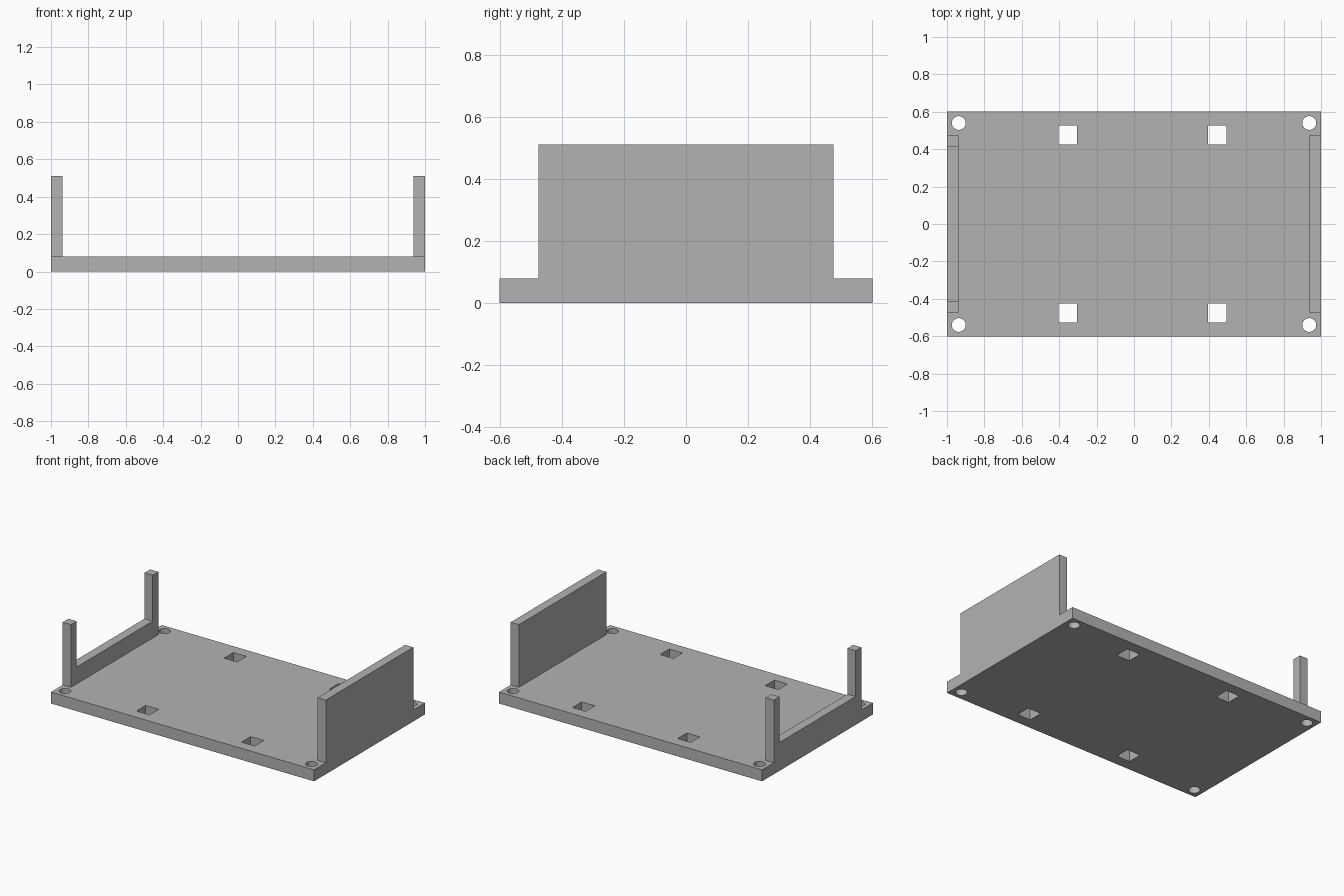
import bpy
import bmesh
import math
from mathutils import Vector

if "Cube" in bpy.data.objects:
    bpy.data.objects.remove(bpy.data.objects["Cube"], do_unlink=True)

HALF_X, HALF_Y = 1.0, 0.602
PLATE_TOP, WALL_TOP, SILL_TOP = 0.079, 0.51, 0.195
THICK, WALL_Y = 0.062, 0.475

grey = bpy.data.materials.new("grey")
grey.use_nodes = True
grey.diffuse_color = (0.45, 0.45, 0.45, 1)
grey.node_tree.nodes["Principled BSDF"].inputs["Base Color"].default_value = grey.diffuse_color


def prism(name, outline, direction):
    """Extrude a closed outline of 3D points along a direction."""
    bm = bmesh.new()
    face = bm.faces.new([bm.verts.new(p) for p in outline])
    new = bmesh.ops.extrude_face_region(bm, geom=[face])["geom"]
    moved = [v for v in new if isinstance(v, bmesh.types.BMVert)]
    bmesh.ops.translate(bm, verts=moved, vec=Vector(direction))
    bmesh.ops.recalc_face_normals(bm, faces=bm.faces)
    mesh = bpy.data.meshes.new(name)
    bm.to_mesh(mesh)
    bm.free()
    mesh.materials.append(grey)
    obj = bpy.data.objects.new(name, mesh)
    bpy.context.collection.objects.link(obj)
    return obj


def rectangle(x, y, half_x, half_y, z):
    return [(x + sx * half_x, y + sy * half_y, z)
            for sx, sy in ((-1, -1), (1, -1), (1, 1), (-1, 1))]


def circle(x, y, radius, z, sides=32):
    angles = [math.tau * i / sides for i in range(sides)]
    return [(x + radius * math.cos(a), y + radius * math.sin(a), z) for a in angles]


# Base plate
plate = prism("base_plate", rectangle(0, 0, HALF_X, HALF_Y, 0), (0, 0, PLATE_TOP))

# Round corner holes and square slots, cut right through the plate
outlines = []
for side in (-1, 1):
    outlines += [circle(x, side * 0.54, 0.037, -0.1) for x in (-0.937, 0.937)]
    outlines += [rectangle(x, side * 0.476, 0.05, 0.05, -0.1) for x in (-0.354, 0.445)]
cutters = [prism("hole_cutter", o, (0, 0, 0.4)) for o in outlines]
for cutter in cutters:
    cutter.hide_render = True
    cut = plate.modifiers.new("hole", "BOOLEAN")
    cut.operation = "DIFFERENCE"
    cut.solver = "EXACT"
    cut.object = cutter
bpy.context.view_layer.update()
evaluated = plate.evaluated_get(bpy.context.evaluated_depsgraph_get())
cut_mesh = bpy.data.meshes.new_from_object(evaluated)
plate.modifiers.clear()
plate.data = cut_mesh
for cutter in cutters:
    bpy.data.objects.remove(cutter, do_unlink=True)

# Solid end wall
prism("solid_end_wall",
      [(HALF_X, y, z) for y, z in ((-WALL_Y, PLATE_TOP), (WALL_Y, PLATE_TOP),
                                   (WALL_Y, WALL_TOP), (-WALL_Y, WALL_TOP))],
      (-THICK, 0, 0))

# Open end wall: low sill between two corner posts
inner = WALL_Y - THICK
half = [(WALL_Y, PLATE_TOP), (WALL_Y, WALL_TOP), (inner, WALL_TOP), (inner, SILL_TOP)]
profile = half + [(-y, z) for y, z in reversed(half)]
prism("open_end_wall", [(-HALF_X, y, z) for y, z in profile], (THICK, 0, 0))
